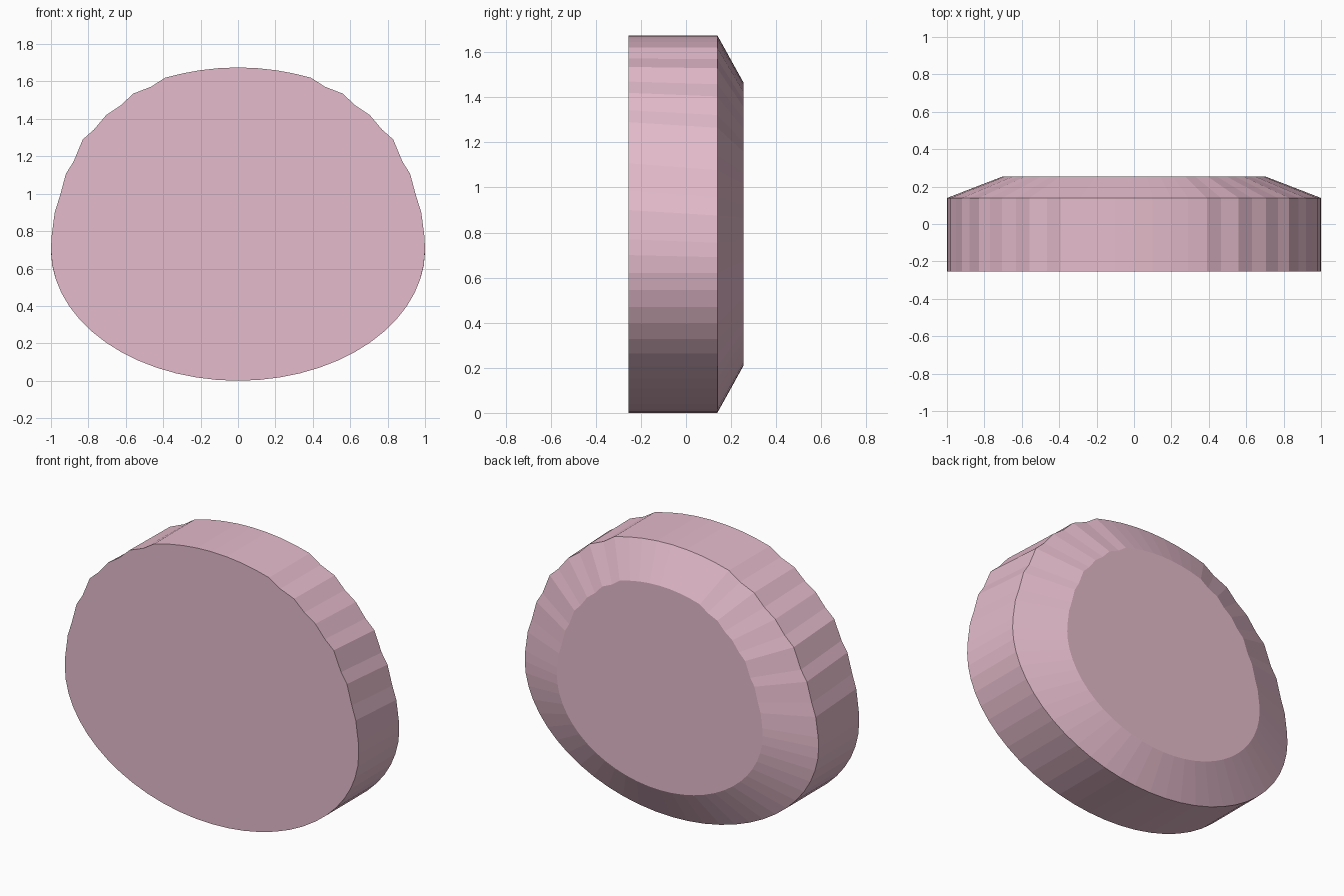
import bpy, math

if "Cube" in bpy.data.objects:
    bpy.data.objects.remove(bpy.data.objects["Cube"])

# Half outline (x, z): smooth lower ellipse, notched shoulders, smooth crown
lower = [(math.sin(a), 0.7 - 0.7 * math.cos(a))
         for a in (i * math.pi / 2 / 14 for i in range(15))]
shoulder = [(0.997, 0.77), (0.98, 0.9), (0.953, 0.985), (0.92, 1.107), (0.88, 1.17),
            (0.83, 1.29), (0.77, 1.343), (0.705, 1.42), (0.63, 1.47),
            (0.56, 1.535), (0.465, 1.572), (0.39, 1.62)]
crown = [(x, 1.675 - 0.055 * (x / 0.39) ** 2) for x in (0.29, 0.2, 0.1, 0.0)]
half = lower + shoulder + crown
outline = half + [(-x, z) for x, z in reversed(half[1:-1])]


def lean(z):
    """Shoulders drop slightly towards the back."""
    return z - 0.03 * math.sin(math.pi * (z - 0.6)) if 0.6 < z < 1.6 else z


# Three rings: front, bevel edge, inset back
front = [(x, -0.255, z) for x, z in outline]
edge = [(x, 0.139, lean(z)) for x, z in outline]
back = [(x * 0.7, 0.255, 0.8375 + (z - 0.8375) * 0.75) for x, _, z in edge]

n = len(outline)
faces = [tuple(range(n)), tuple(reversed(range(2 * n, 3 * n)))]
for r in (0, n):
    for i in range(n):
        j = (i + 1) % n
        faces.append((r + j, r + i, r + n + i, r + n + j))

mesh = bpy.data.meshes.new("bevelled_disc")
mesh.from_pydata(front + edge + back, [], faces)
mesh.update()
disc = bpy.data.objects.new("bevelled_disc", mesh)
bpy.context.collection.objects.link(disc)

# Pink finish
pink = bpy.data.materials.new("pink")
pink.diffuse_color = (0.78, 0.50, 0.60, 1)
pink.use_nodes = True
pink.node_tree.nodes["Principled BSDF"].inputs["Base Color"].default_value = pink.diffuse_color
mesh.materials.append(pink)
